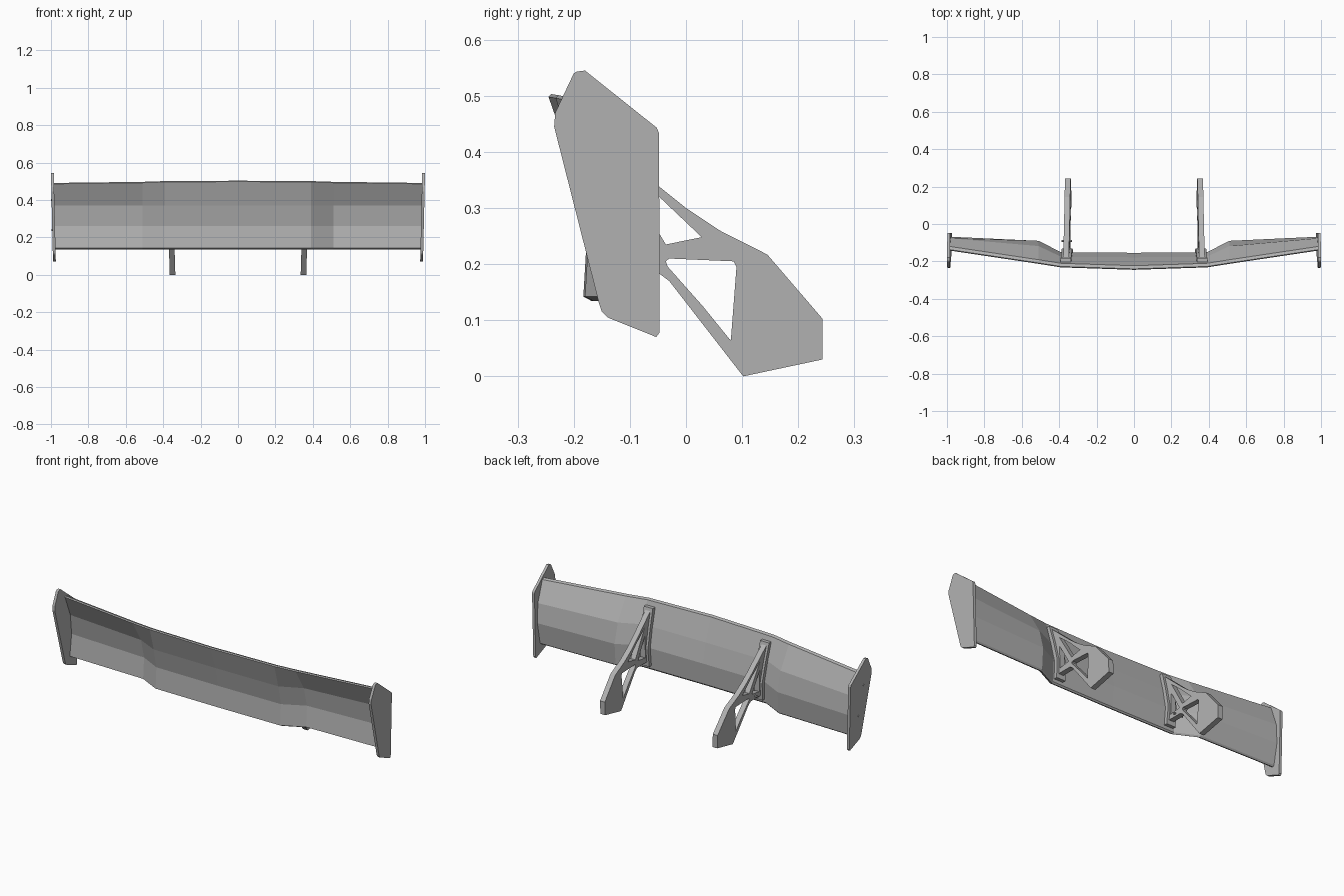
import bpy, bmesh
from mathutils import Vector

if "Cube" in bpy.data.objects:
    bpy.data.objects.remove(bpy.data.objects["Cube"], do_unlink=True)

grey = bpy.data.materials.new("plain grey")
grey.use_nodes = True
GREY = (0.45, 0.45, 0.45, 1)
grey.diffuse_color = GREY
grey.node_tree.nodes["Principled BSDF"].inputs["Base Color"].default_value = GREY


def finish(name, bm):
    bmesh.ops.recalc_face_normals(bm, faces=bm.faces[:])
    mesh = bpy.data.meshes.new(name)
    bm.to_mesh(mesh)
    bm.free()
    mesh.materials.append(grey)
    obj = bpy.data.objects.new(name, mesh)
    bpy.context.collection.objects.link(obj)
    return obj


def plate(name, loops, side, x, thick, lean):
    """Slab from a y-z outline (first loop) and holes, leaning outward with height."""
    bm = bmesh.new()
    for loop in loops:
        vs = [bm.verts.new((0, y, z)) for y, z in loop]
        for a, b in zip(vs, vs[1:] + vs[:1]):
            bm.edges.new((a, b))
    bmesh.ops.triangle_fill(bm, edges=bm.edges[:], use_beauty=True, normal=Vector((1, 0, 0)))
    ext = bmesh.ops.extrude_face_region(bm, geom=bm.faces[:])
    for v in ext["geom"]:
        if isinstance(v, bmesh.types.BMVert):
            v.co.x = thick
    for v in bm.verts:
        v.co.x = side * (x + v.co.x - thick / 2 + lean * v.co.z)
    return finish(name, bm)


def pin(name, x, y, z, length):
    """Small six-sided fastener lying along x."""
    bm = bmesh.new()
    bmesh.ops.create_cone(bm, cap_ends=True, segments=6, radius1=0.006,
                          radius2=0.006, depth=length)
    for v in bm.verts:
        v.co = Vector((x + v.co.z, y + v.co.x, z + v.co.y))
    return finish(name, bm)


# Wing: stations across the span, each with front-face y at four heights
HEIGHTS = (0.142, 0.26, 0.37, 0.492)
half = [
    (0.0, (-0.183, -0.176, -0.200, -0.245), 0.006),
    (0.39, (-0.180, -0.173, -0.197, -0.232), 0.004),
    (0.51, (-0.120, -0.112, -0.140, -0.213), 0.0),
    (0.985, (-0.110, -0.090, -0.098, -0.142), -0.006),
]
stations = [(-x, ys, dz) for x, ys, dz in reversed(half[1:])] + half
THICK = 0.022
bm = bmesh.new()
rings = []
for x, ys, dz in stations:
    front = [(y, z) for y, z in zip(ys, HEIGHTS)]
    front[-1] = (ys[-1], HEIGHTS[-1] + dz)
    back = [(y + THICK, z) for y, z in reversed(front)]
    # rounded lower lip and chamfered upper lip
    lip = [(ys[0] + THICK * 0.7, HEIGHTS[0] - 0.008)]
    crown = [(ys[-1] + 0.005, HEIGHTS[-1] + dz + 0.005)]
    rings.append([bm.verts.new((x, y, z)) for y, z in front + crown + back + lip])
for r, s in zip(rings, rings[1:]):
    for i in range(len(r)):
        j = (i + 1) % len(r)
        bm.faces.new((r[i], r[j], s[j], s[i]))
bm.faces.new(rings[0])
bm.faces.new(rings[-1])
finish("wing_blade", bm)

# Outlines of the flat parts (y, z)
end_outline = [(-0.20, 0.54), (-0.195, 0.543), (-0.18, 0.545), (-0.052, 0.443),
               (-0.048, 0.433), (-0.047, 0.078), (-0.053, 0.07), (-0.14, 0.105),
               (-0.15, 0.115), (-0.155, 0.13), (-0.235, 0.445), (-0.233, 0.47)]
strut_outline = [(0.102, 0), (0.243, 0.03), (0.243, 0.103), (0.145, 0.217),
                 (0.06, 0.26), (0, 0.30), (-0.05, 0.34), (-0.18, 0.455),
                 (-0.20, 0.455), (-0.172, 0.37), (-0.15, 0.27), (-0.15, 0.185),
                 (-0.05, 0.185), (-0.03, 0.17)]
upper_hole = [(0.028, 0.248), (-0.05, 0.322), (-0.125, 0.385), (-0.036, 0.235)]
main_hole = [(-0.036, 0.205), (-0.03, 0.21), (0.085, 0.205), (0.09, 0.195),
             (0.08, 0.065), (0.077, 0.067), (0.03, 0.125), (-0.033, 0.196)]
rear_hole = [(-0.06, 0.222), (-0.125, 0.335), (-0.125, 0.212)]
bracket_outline = [(-0.168, 0.16), (-0.138, 0.16), (-0.13, 0.26), (-0.155, 0.37),
                   (-0.183, 0.47), (-0.212, 0.47), (-0.185, 0.37), (-0.16, 0.26)]

for label, side in (("left", 1), ("right", -1)):
    plate(label + "_end_plate", [end_outline], side, 0.98, 0.015, 0.023)
    plate(label + "_strut", [strut_outline, upper_hole, main_hole, rear_hole],
          side, 0.35, 0.03, 0.03)
    plate(label + "_strut_bracket", [bracket_outline], side, 0.35, 0.056, 0.03)

# Fasteners on the right side only
pin("upper_plate_bolt", -0.996, -0.165, 0.40, 0.008)
pin("lower_plate_bolt", -0.992, -0.125, 0.24, 0.008)
pin("strut_bolt", -0.36, -0.09, 0.20, 0.055)
